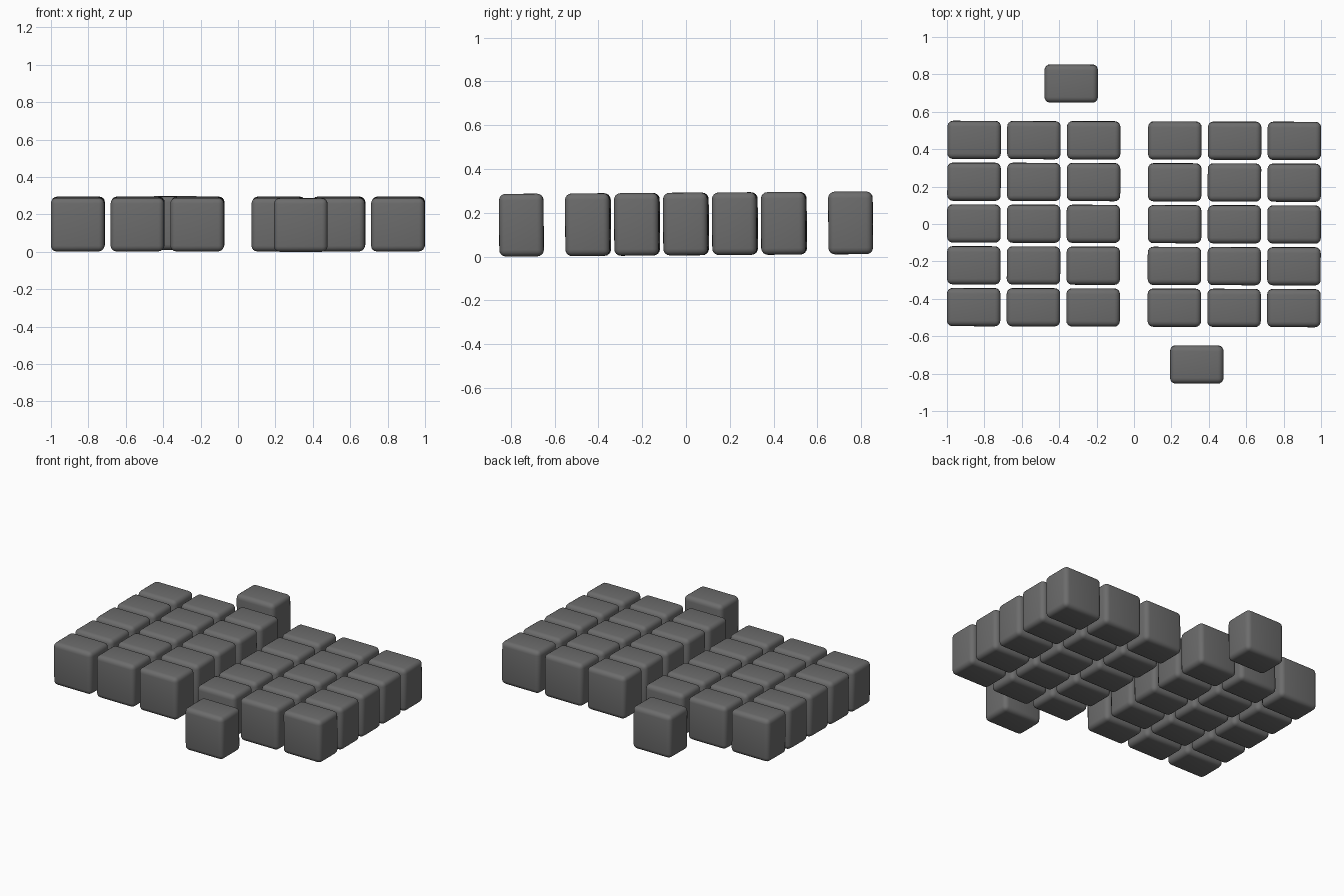
import bpy, bmesh
from mathutils import Matrix

if "Cube" in bpy.data.objects:
    bpy.data.objects.remove(bpy.data.objects["Cube"])

W, D, H = 0.286, 0.203, 0.286   # block size
TILT = 0.0067                   # the slab rises slightly towards the back
SPIN = -0.003                   # and is turned very slightly

grey = bpy.data.materials.new("dark grey")
grey.diffuse_color = (0.15, 0.15, 0.15, 1)
grey.use_nodes = True
grey.node_tree.nodes["Principled BSDF"].inputs["Base Color"].default_value = grey.diffuse_color

# One rounded block, shared by every key
bm = bmesh.new()
bmesh.ops.create_cube(bm, size=1, matrix=Matrix.Diagonal((W, D, H, 1)))
bmesh.ops.bevel(bm, geom=bm.edges[:], offset=0.03, segments=4, profile=0.5, affect='EDGES')
for f in bm.faces:
    f.smooth = True
mesh = bpy.data.meshes.new("rounded_block")
bm.to_mesh(mesh)
bm.free()
mesh.materials.append(grey)

pose = Matrix.Rotation(SPIN, 4, 'Z') @ Matrix.Rotation(TILT, 4, 'X')


def block(name, x, y):
    ob = bpy.data.objects.new(name, mesh)
    bpy.context.collection.objects.link(ob)
    ob.matrix_world = Matrix.Translation((0, 0, 0.149)) @ pose @ Matrix.Translation((x, y, 0))


# Two groups of three columns by five rows
for side in (-1, 1):
    group = "left" if side < 0 else "right"
    for col in range(3):
        for row in range(5):
            block(f"{group}_block_{col}_{row}", side * (0.217 + 0.3195 * col), (row - 2) * 0.2235)

# Single loose blocks behind and in front
block("back_block", -0.338, 0.75)
block("front_block", 0.338, -0.75)
